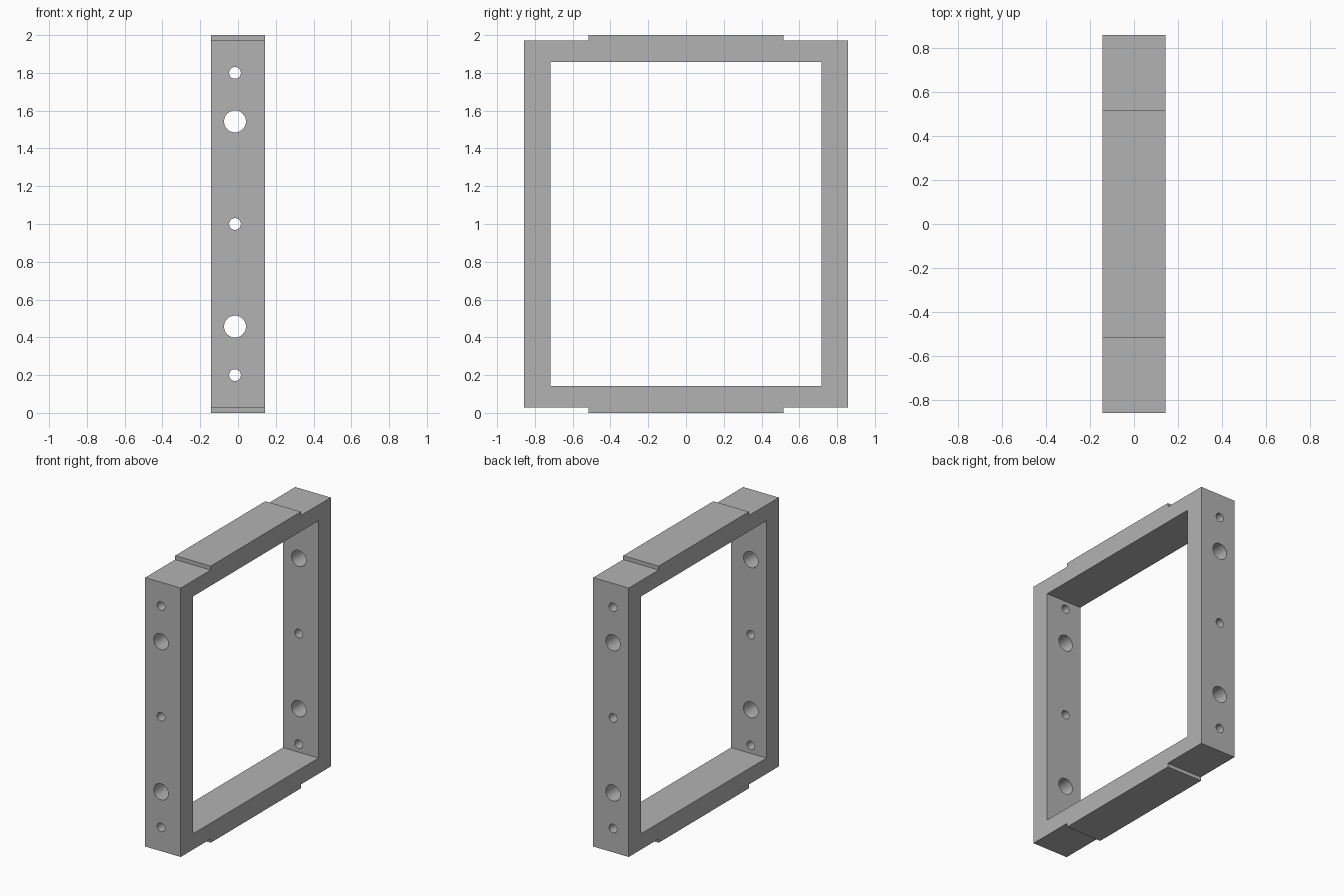
import bpy
import bmesh
import math
from mathutils import Matrix, Vector

cube = bpy.data.objects.get("Cube")
if cube:
    bpy.data.objects.remove(cube, do_unlink=True)

HALF_X, HALF_Y, HALF_Z = 0.142, 0.857, 0.972
INNER_Y, INNER_Z = 0.717, 0.858
PAD_Y = 0.515
HOLE_X = -0.016

grey = bpy.data.materials.new("plain grey")
grey.use_nodes = True
grey.diffuse_color = (0.45, 0.45, 0.45, 1)
grey.node_tree.nodes["Principled BSDF"].inputs["Base Color"].default_value = grey.diffuse_color


def make_object(name, bm):
    bmesh.ops.recalc_face_normals(bm, faces=bm.faces)
    mesh = bpy.data.meshes.new(name)
    bm.to_mesh(mesh)
    bm.free()
    mesh.materials.append(grey)
    obj = bpy.data.objects.new(name, mesh)
    bpy.context.collection.objects.link(obj)
    return obj


def extruded(name, outline, half):
    """Extrude a (y, z) outline along x."""
    bm = bmesh.new()
    face = bm.faces.new([bm.verts.new((-half, y, z + 1)) for y, z in outline])
    result = bmesh.ops.extrude_face_region(bm, geom=[face])
    verts = [v for v in result["geom"] if isinstance(v, bmesh.types.BMVert)]
    bmesh.ops.translate(bm, verts=verts, vec=Vector((2 * half, 0, 0)))
    return make_object(name, bm)


# Rectangular frame with a raised pad on its top and bottom
quarter = [(HALF_Y, HALF_Z), (PAD_Y, HALF_Z), (PAD_Y, 1)]
half_outline = quarter + [(-y, z) for y, z in reversed(quarter)]
outline = half_outline + [(-y, -z) for y, z in half_outline]
frame = extruded("frame", outline, HALF_X)

# Central opening
opening = extruded("opening_cutter", [(INNER_Y, INNER_Z), (-INNER_Y, INNER_Z),
                                      (-INNER_Y, -INNER_Z), (INNER_Y, -INNER_Z)], HALF_X * 2)

# Bolt and dowel holes, drilled through both uprights
bm = bmesh.new()
for offset, radius in ((0, 0.031), (0.8, 0.031), (-0.8, 0.031), (0.543, 0.058), (-0.543, 0.058)):
    place = Matrix.Translation((HOLE_X, 0, 1 + offset)) @ Matrix.Rotation(math.pi / 2, 4, "X")
    bmesh.ops.create_cone(bm, cap_ends=True, segments=48, radius1=radius, radius2=radius,
                          depth=2, matrix=place)
holes = make_object("hole_cutter", bm)

bpy.ops.object.select_all(action="DESELECT")
bpy.context.view_layer.objects.active = frame
frame.select_set(True)
for cutter in (opening, holes):
    cutter.hide_render = True
    cut = frame.modifiers.new("cut", "BOOLEAN")
    cut.operation = "DIFFERENCE"
    cut.solver = "EXACT"
    cut.object = cutter
    bpy.ops.object.modifier_apply(modifier=cut.name)
    bpy.data.objects.remove(cutter, do_unlink=True)

bpy.ops.object.shade_smooth_by_angle(angle=math.radians(30))
